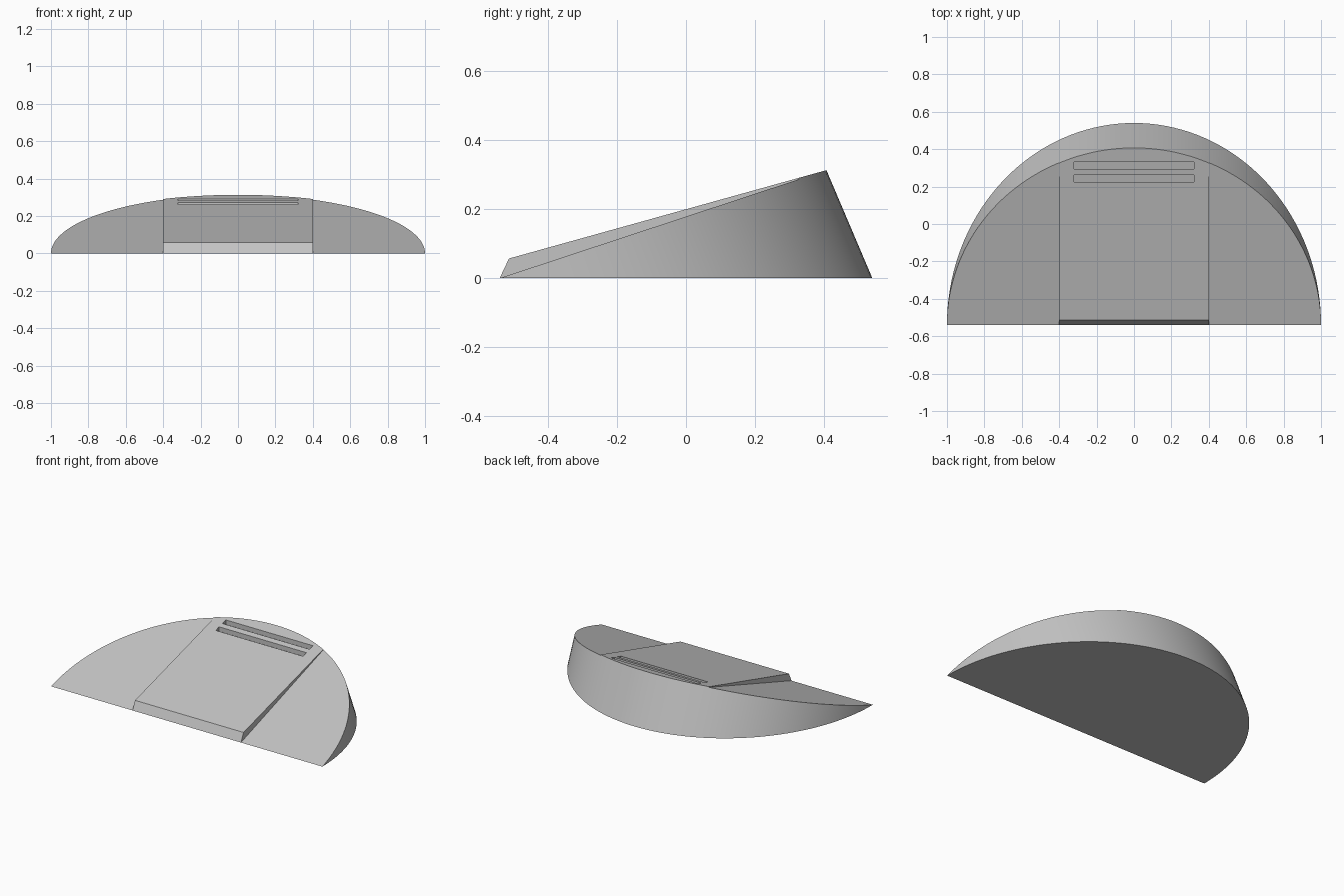
import bpy, bmesh, math
from mathutils import Vector

if "Cube" in bpy.data.objects:
    bpy.data.objects.remove(bpy.data.objects["Cube"], do_unlink=True)

grey = bpy.data.materials.new("plain_grey")
grey.use_nodes = True
colour = (0.55, 0.55, 0.55, 1)
grey.diffuse_color = colour
grey.node_tree.nodes["Principled BSDF"].inputs["Base Color"].default_value = colour


def prism(name, outline, sweep):
    """Sweep a closed outline along a vector into a solid."""
    bm = bmesh.new()
    face = bm.faces.new([bm.verts.new(p) for p in outline])
    swept = bmesh.ops.extrude_face_region(bm, geom=[face])["geom"]
    verts = [v for v in swept if isinstance(v, bmesh.types.BMVert)]
    bmesh.ops.translate(bm, verts=verts, vec=Vector(sweep))
    bmesh.ops.recalc_face_normals(bm, faces=bm.faces)
    mesh = bpy.data.meshes.new(name)
    bm.to_mesh(mesh)
    bm.free()
    obj = bpy.data.objects.new(name, mesh)
    bpy.context.collection.objects.link(obj)
    mesh.materials.append(grey)
    return obj


def side_profile(name, points, half_width):
    return prism(name, [(-half_width, y, z) for y, z in points], (2 * half_width, 0, 0))


def combine(obj, other, operation):
    mod = obj.modifiers.new(operation.lower(), "BOOLEAN")
    mod.operation, mod.object, mod.solver = operation, other, "EXACT"
    bpy.context.view_layer.objects.active = obj
    bpy.ops.object.modifier_apply(modifier=mod.name)
    bpy.data.objects.remove(other, do_unlink=True)


front, back, rim_y, rim_z = -0.54, 0.54, 0.407, 0.313
slope = rim_z / (rim_y - front)

# Sloping wedge, oversized so the outline can trim it
body = side_profile("wedge_body", [
    (-0.9, -0.3), (-0.9, slope * (-0.9 - front)),
    (1, slope * (1 - front)), (1, -0.3)], 1.2)

# Raised central ramp with a slanted front lip, fading into the rim
lip_y, lip_z = -0.513, 0.057
lip_run = (lip_y - front) / lip_z
ramp_slope = (rim_z - lip_z) / (rim_y - lip_y)
ramp = side_profile("central_ramp", [
    (front - 0.1 * lip_run, -0.1), (lip_y, lip_z),
    (0.7, lip_z + ramp_slope * (0.7 - lip_y)), (0.7, -0.1)], 0.4)
combine(body, ramp, "UNION")

# Half-round outline leaning forward, which forms the curved back wall
steps = 72
arc = [(math.cos(math.pi * i / steps),
        front + (back - front) * math.sin(math.pi * i / steps), 0)
       for i in range(steps + 1)]
lean = Vector((0, rim_y - back, rim_z)) * 1.6
outline = prism("outline_cutter", [(1, -1, 0)] + arc + [(-1, -1, 0)], lean)
combine(body, outline, "INTERSECT")

# Two shallow slots near the back of the ramp
for y in (0.243, 0.313):
    z = lip_z + ramp_slope * (y - lip_y)
    along = Vector((0, 1, ramp_slope)) * 0.018
    centre = Vector((0, y, z))
    ends = [centre - along, centre + along]
    depth = Vector((0, 0, 0.03))
    slot = side_profile("slot_cutter", [
        (p.y, p.z) for p in (ends[0] - depth, ends[1] - depth,
                             ends[1] + depth, ends[0] + depth)], 0.322)
    combine(body, slot, "DIFFERENCE")

bpy.ops.object.select_all(action="DESELECT")
body.select_set(True)
bpy.context.view_layer.objects.active = body
bpy.ops.object.shade_smooth_by_angle(angle=math.radians(10))
